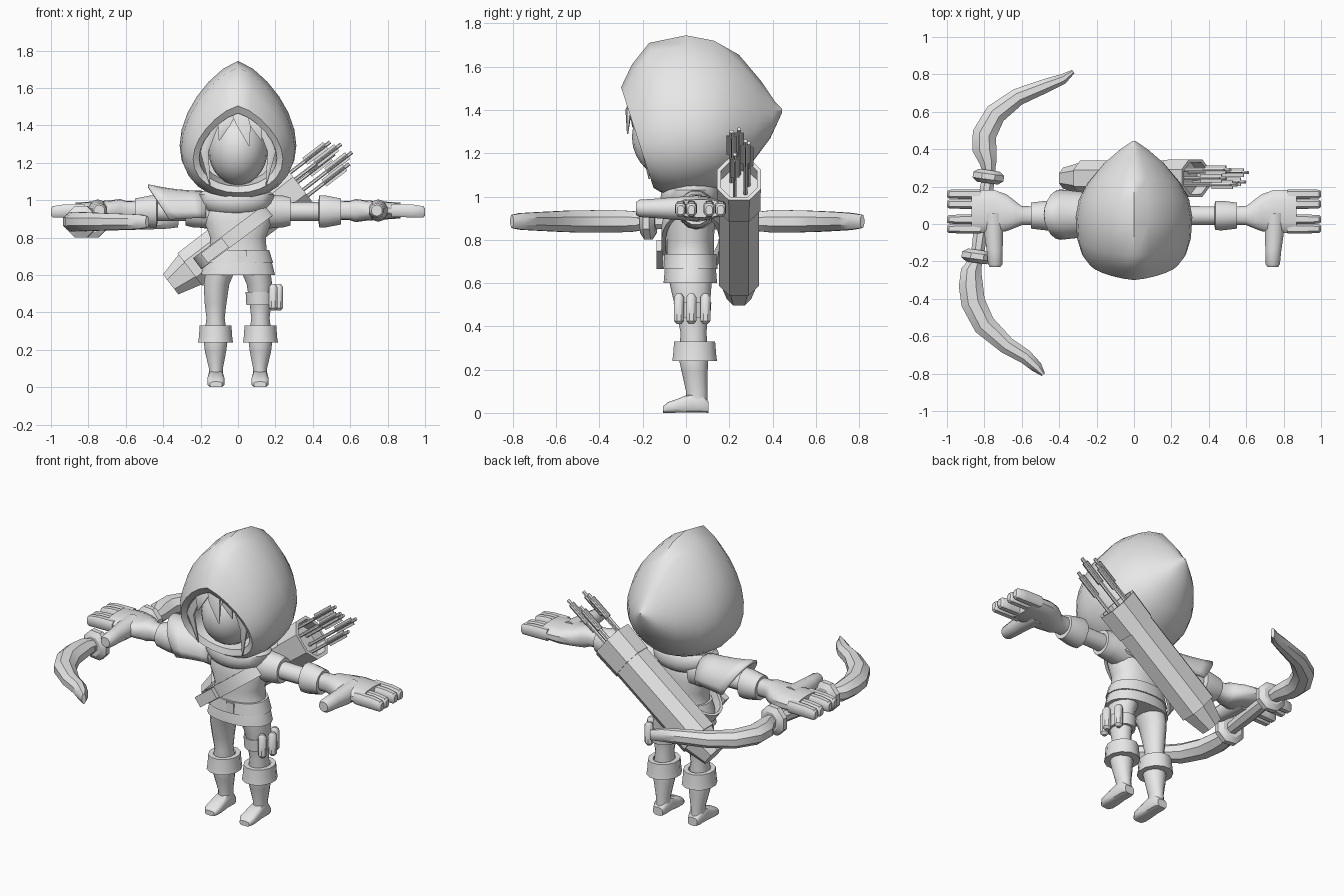
import bpy, bmesh, math
from mathutils import Vector as V

grey = bpy.data.materials.new("plain_grey")
grey.diffuse_color = (0.8, 0.8, 0.8, 1)
X, Y, Z = V((1, 0, 0)), V((0, 1, 0)), V((0, 0, 1))


def finish(name, bm, angle=38):
    bmesh.ops.recalc_face_normals(bm, faces=bm.faces)
    me = bpy.data.meshes.new(name)
    bm.to_mesh(me)
    bm.free()
    me.materials.append(grey)
    me.shade_smooth()
    me.set_sharp_from_angle(angle=math.radians(angle))
    ob = bpy.data.objects.new(name, me)
    bpy.context.collection.objects.link(ob)
    return ob


def ring(c, u, v, ru, rv, n=16, p=1.0):
    """Closed section; p below 1 makes it boxier."""
    pts = []
    for i in range(n):
        a = 2 * math.pi * (i + 0.5) / n
        cu, cv = math.cos(a), math.sin(a)
        pts.append(V(c) + u * ru * math.copysign(abs(cu) ** p, cu)
                   + v * rv * math.copysign(abs(cv) ** p, cv))
    return pts


def loft(name, rings, caps=True, angle=38, closed=False):
    bm = bmesh.new()
    vs = [[bm.verts.new(p) for p in r] for r in rings]
    n = len(vs[0])
    pairs = list(zip(vs, vs[1:])) + ([(vs[-1], vs[0])] if closed else [])
    for a, b in pairs:
        for i in range(n):
            j = (i + 1) % n
            bm.faces.new((a[i], a[j], b[j], b[i]))
    if caps and not closed:
        bm.faces.new(vs[0])
        bm.faces.new(vs[-1])
    return finish(name, bm, angle)


def tube(name, stations, u, v, n=16, p=1.0, angle=38):
    """stations: (centre, radius along u, radius along v)"""
    return loft(name, [ring(c, u, v, a, b, n, p) for c, a, b in stations], angle=angle)


def ball(name, c, r):
    bm = bmesh.new()
    bmesh.ops.create_uvsphere(bm, u_segments=20, v_segments=14, radius=1)
    for q in bm.verts:
        q.co = V((q.co.x * r[0], q.co.y * r[1], q.co.z * r[2])) + V(c)
    return finish(name, bm)


# Hood: egg-shaped loops from the inside, round the rim, to the back point
def egg(top, bot, w, n=24, k=0.7):
    pts = []
    for i in range(n):
        a = 2 * math.pi * i / n
        t = ((1 - math.cos(a)) / 2) ** k
        pts.append(V((w * math.sin(a), top[0] + (bot[0] - top[0]) * t,
                      top[1] + (bot[1] - top[1]) * t)))
    return pts


hood = [((0.02, 1.48), (0.02, 1.10), .19), ((-.275, 1.465), (-.14, 1.075), .208),
        ((-.30, 1.505), (-.15, 1.04), .24), ((-.25, 1.61), (-.10, 1.01), .28),
        ((-.17, 1.71), (-.02, 1.0), .304), ((0, 1.745), (.06, 1.01), .312),
        ((.13, 1.72), (.13, 1.03), .295), ((.245, 1.655), (.20, 1.06), .25),
        ((.35, 1.53), (.30, 1.15), .165), ((.41, 1.44), (.39, 1.27), .075),
        ((.445, 1.405), (.443, 1.385), .008)]
loft("hood", [egg(*h) for h in hood], angle=45)

# Face and hair
ball("face", (0, -.06, 1.275), (.16, .19, .195))
for k, (a, b, c, w) in enumerate([
        ((.0, -.235, 1.48), (.03, -.265, 1.40), (.06, -.27, 1.29), .05),
        ((-.05, -.225, 1.46), (-.075, -.25, 1.40), (-.10, -.245, 1.32), .045),
        ((.07, -.22, 1.45), (.10, -.24, 1.39), (.125, -.23, 1.32), .04),
        ((-.13, -.20, 1.40), (-.18, -.20, 1.26), (-.15, -.17, 1.08), .03),
        ((.13, -.20, 1.40), (.18, -.20, 1.26), (.15, -.17, 1.08), .03)]):
    tube(f"hair_lock_{k}", [(a, w, .015), (b, w * .85, .015), (c, .003, .003)], X, Y, 6)

# Torso, skirt, belt and collar
tube("torso", [((0, .02, z), a, b) for z, a, b in [
    (.60, .20, .125), (.66, .185, .12), (.73, .155, .11), (.80, .15, .11),
    (.88, .18, .115), (.95, .18, .105), (1.02, .10, .08)]], X, Y, 20, .9)
tube("belt", [((0, .02, .665), .19, .127), ((0, .02, .735), .168, .122)], X, Y, 20, .9)
tube("buckle", [((.02, -.10, .67), .035, .012), ((.02, -.10, .73), .035, .012)], X, Y, 4)
tube("collar", [((-.01, .02, z), a, b) for z, a, b in [
    (.92, .10, .09), (.945, .17, .125), (.985, .20, .14), (1.03, .205, .135),
    (1.05, .18, .12), (1.0, .12, .09)]], X, Y, 20)

# Chest strap: tilted band round the torso
d = V((.80, 0, .60))
e = V((-.60, 0, .80))
sc = V((-.02, .03, .81))
loft("chest_strap", [ring(sc + e * h, d, Y, a, b, 24, .9) for h, a, b in [
    (-.037, .25, .145), (.037, .25, .145), (.037, .235, .125), (-.037, .235, .125)]], closed=True)
tube("strap_pouch", [(sc + d * t - Y * .145, .045, .03) for t in (-.20, -.06)], e, Y, 4)

for s, side in ((1, "left"), (-1, "right")):
    # Legs, boot cuffs and feet
    tube(f"{side}_leg", [((s * x, y, z), a, b) for x, y, z, a, b in [
        (.095, .02, .62, .08, .10), (.115, .025, .55, .07, .09), (.12, .03, .45, .06, .07),
        (.12, .035, .37, .05, .06), (.12, .035, .25, .066, .068), (.12, .04, .19, .058, .06),
        (.118, .05, .10, .038, .05), (.118, .05, .03, .042, .05)]], X, Y, 14)
    tube(f"{side}_boot_cuff", [((s * .12, .04, .24), .097, .107), ((s * .12, .04, .27), .092, .103),
                               ((s * .12, .04, .33), .088, .098), ((s * .12, .04, .33), .06, .07),
                               ((s * .12, .04, .30), .05, .06)], X, Y, 12)
    tube(f"{side}_foot", [((s * .118, y, h / 2), w, h / 2) for y, h, w in [
        (.105, .05, .032), (.08, .08, .042), (.02, .09, .042), (-.04, .065, .047),
        (-.085, .05, .046), (-.107, .03, .032)]], X, Z, 12, .6)
    # Arms: sleeve, forearm guard, palm, fingers and thumb
    arm = lambda st: [((s * x, .045, .94), a, b) for x, a, b in st]
    tube(f"{side}_sleeve", arm([(.10, .09, .10), (.22, .08, .085), (.24, .075, .085),
                                (.28, .07, .075), (.28, .052, .052), (.46, .05, .05)]), Y, Z, 14)
    tube(f"{side}_arm_guard", arm([(.43, .06, .06), (.435, .08, .09), (.47, .082, .088),
                                   (.55, .072, .072), (.55, .05, .05)]), Y, Z, 12)
    tube(f"{side}_palm", [((s * x, y, .945), a, b) for x, y, a, b in [
        (.53, .045, .05, .05), (.60, .045, .052, .052), (.63, .05, .07, .062),
        (.68, .06, .10, .055), (.75, .067, .118, .05), (.87, .067, .117, .042)]], Y, Z, 14, .8)
    for k, y in enumerate((.16, .107, .025, -.025)):
        tube(f"{side}_finger_{k}", [((s * x, y, z), a, a * 1.35) for x, z, a in [
            (.82, .945, .027), (.93, .943, .027), (.99, .938, .024), (1.0, .937, .016)]], Y, Z, 8, .7)
    tube(f"{side}_thumb", [((s * x, y, .945), a, a) for x, y, a in [
        (.75, .06, .06), (.75, -.06, .052), (.745, -.14, .045), (.742, -.215, .04),
        (.742, -.23, .03)]], X, Z, 10)

# Shoulder guard: open flared shell over one arm
bm = bmesh.new()
grid = []
for i in range(5):
    t = i / 4
    row = []
    for j in range(13):
        a = math.radians(-105 + 210 * j / 12)
        xo = -.48 + .09 * (1 - math.cos(a))
        row.append(bm.verts.new((-.17 + (xo + .17) * t,
                                 .05 + (.11 + .025 * t) * math.sin(a),
                                 .935 + (.115 + .035 * t * t) * math.cos(a))))
    grid.append(row)
for r, q in zip(grid, grid[1:]):
    for j in range(12):
        bm.faces.new((r[j], r[j + 1], q[j + 1], q[j]))
sh = finish("shoulder_guard", bm)
sh.modifiers.new("thickness", "SOLIDIFY").thickness = .015

# Quiver on the back, with collar and open mouth
base = V((-.36, .245, .55))
ax = V((.793, 0, .609))
pp = V((-.609, 0, .793))
tube("quiver", [(base + ax * t, a, b) for t, a, b in [
    (0, .06, .072), (.13, .09, .108), (.13, .10, .118), (.75, .10, .118)]], Y, pp, 8, .85, 30)
tube("quiver_collar", [(base + ax * t, a, b) for t, a, b in [
    (.70, .105, .125), (.87, .108, .13), (.87, .09, .11), (.80, .09, .11)]], Y, pp, 8, .85, 30)

# Arrows: shaft with crossed vanes
for k, (end, off, dy) in enumerate([(1.14, .085, .0), (1.18, .04, -.035),
                                    (1.20, -.03, .03), (1.15, -.07, -.02), (1.12, .02, .045)]):
    o = base + pp * off + Y * dy
    tube(f"arrow_shaft_{k}", [(o + ax * .75, .01, .01), (o + ax * end, .01, .01)], Y, pp, 6)
    for m, (a, b) in enumerate(((.032, .004), (.004, .032))):
        tube(f"arrow_vane_{k}_{m}", [(o + ax * (end - .17), a, b), (o + ax * (end - .03), a, b)],
             Y, pp, 4)

# Bow: two curved limbs, discs and grip, lying flat under one hand
limbs = {"bow_back_limb": [(-.775, .26, .03), (-.78, .33, .05), (-.80, .40, .07), (-.80, .48, .07),
                           (-.74, .59, .062), (-.62, .68, .05), (-.47, .74, .04),
                           (-.38, .775, .03), (-.325, .815, .012)],
         "bow_front_limb": [(-.84, -.18, .03), (-.87, -.25, .06), (-.872, -.33, .07),
                            (-.86, -.42, .07), (-.80, -.54, .065), (-.68, -.65, .05),
                            (-.58, -.71, .042), (-.52, -.765, .033), (-.485, -.805, .012)]}
for name, path in limbs.items():
    rings = []
    for i, (x, y, w) in enumerate(path):
        p0, p1 = path[max(i - 1, 0)], path[min(i + 1, len(path) - 1)]
        side = V((p1[1] - p0[1], p0[0] - p1[0], 0)).normalized()
        rings.append(ring((x, y, .885), side, Z, w, .028 + w * .4, 8))
    loft(name, rings, angle=35)
g0, g1 = V((-.772, .30, .885)), V((-.845, -.22, .885))
gd = (g1 - g0).normalized()
gu = gd.cross(Z)
tube("bow_grip", [(g0, .035, .035), (g0.lerp(g1, .5), .045, .045), (g1, .035, .035)], gu, Z, 8)
for name, t in (("bow_back_disc", .09), ("bow_front_disc", .91)):
    c = g0.lerp(g1, t)
    tube(name, [(c + gd * h, r, r) for h, r in ((-.035, .06), (-.015, .09), (.015, .09), (.035, .06))],
         gu, Z, 8, angle=30)

# Thigh strap with three vials
tube("thigh_strap", [((.118, .03, .44), .076, .085), ((.118, .03, .51), .08, .09)], X, Y, 12)
for k, (x, y) in enumerate(((.188, -.032), (.218, .025), (.188, .09))):
    tube(f"vial_{k}", [((x, y, z), r, r) for z, r in [
        (.41, .012), (.425, .025), (.535, .025), (.552, .012)]], X, Y, 8)
